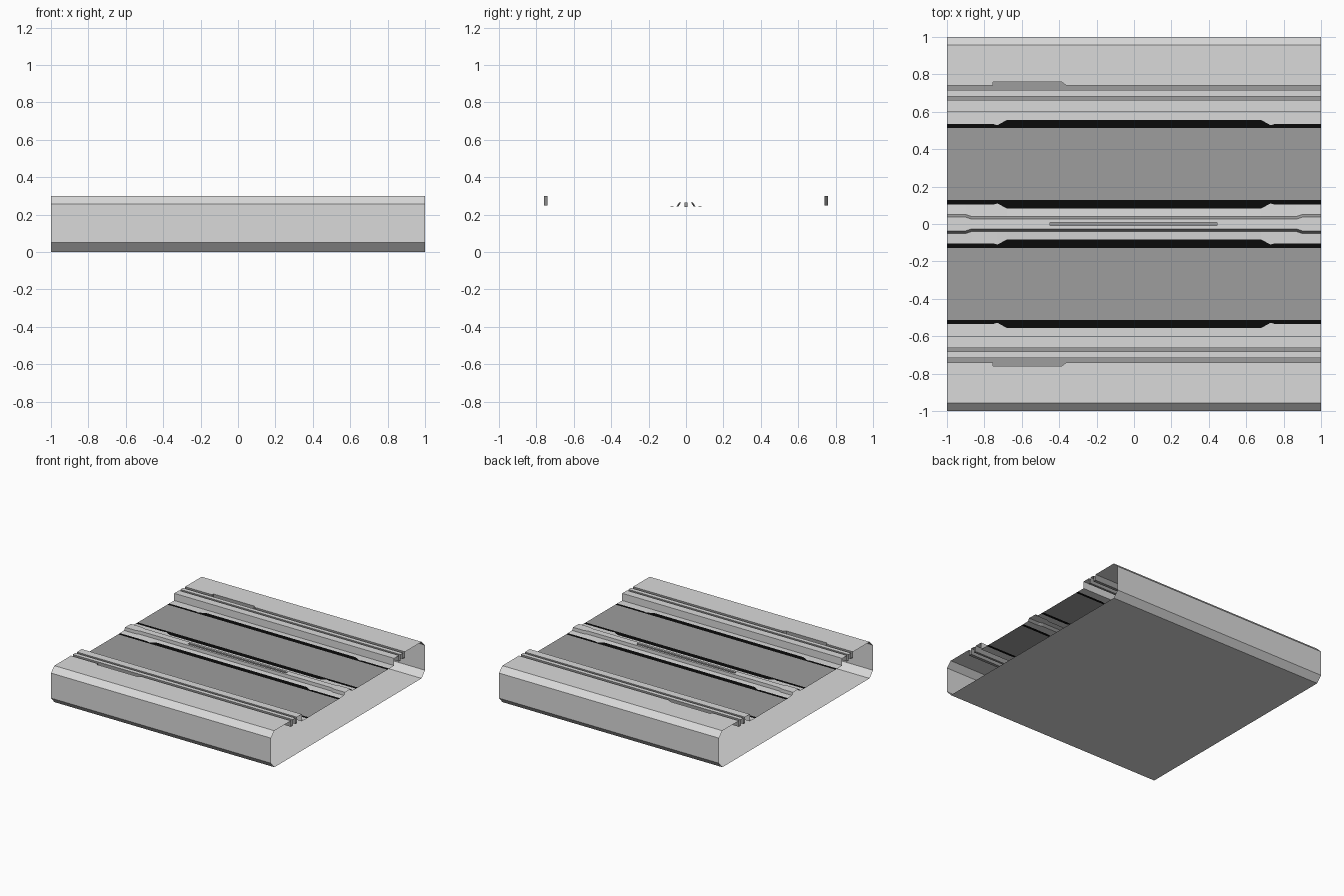
import bpy, bmesh

if "Cube" in bpy.data.objects:
    bpy.data.objects.remove(bpy.data.objects["Cube"])


def material(name, v):
    m = bpy.data.materials.new(name)
    m.diffuse_color = (v, v, v, 1)
    m.use_nodes = True
    m.node_tree.nodes["Principled BSDF"].inputs["Base Color"].default_value = m.diffuse_color
    return m


LIGHT = material("light grey", 0.70)
DARK = material("mid grey", 0.34)
BLACK = material("black", 0.003)
MATS = [LIGHT, DARK, BLACK]
TOP, FLOOR, LOW, RIDGE = 0.30, 0.25, 0.241, 0.264


def lerp_table(table, x):
    """Piecewise-linear value from (x, value) pairs."""
    for (x0, v0), (x1, v1) in zip(table, table[1:]):
        if x0 <= x <= x1:
            return v0 + (v1 - v0) * (x - x0) / (x1 - x0)
    return table[-1][1]


def loft(name, stations, mats):
    """Skin (x, [(y, z), ...]) stations along x, mirrored across y = 0."""
    bm = bmesh.new()
    rows = [[bm.verts.new((x, y, z)) for y, z in prof] for x, prof in stations]
    for a, b in zip(rows, rows[1:]):
        for i in range(len(a) - 1):
            f = bm.faces.new((a[i], a[i + 1], b[i + 1], b[i]))
            f.material_index = mats[i]
    bm.normal_update()
    flat = [f for f in bm.faces if f.calc_area() < 1e-8]
    bmesh.ops.delete(bm, geom=flat, context='FACES')
    bmesh.ops.remove_doubles(bm, verts=bm.verts[:], dist=1e-5)
    me = bpy.data.meshes.new(name)
    bm.to_mesh(me)
    bm.free()
    for m in MATS:
        me.materials.append(m)
    ob = bpy.data.objects.new(name, me)
    bpy.context.collection.objects.link(ob)
    mod = ob.modifiers.new("mirror", 'MIRROR')
    mod.use_axis = (False, True, False)
    return ob


# Outer casing: underside, chamfered sides, top border (open at both ends)
def casing(w):
    return [(0, 0), (0.955, 0), (1, 0.05), (1, 0.256), (0.956, TOP), (w, TOP)]


# Long grooves beside the border; the outer one has a wider notch
def grooves(w):
    return [(w, TOP), (w, FLOOR), (0.716, FLOOR), (0.716, TOP),
            (0.682, TOP), (0.682, FLOOR), (0.663, FLOOR), (0.663, TOP)]


notch = [(-1, 0.741), (-0.755, 0.741), (-0.755, 0.758), (-0.385, 0.758),
         (-0.362, 0.741), (1, 0.741)]
loft("casing", [(x, casing(w)) for x, w in notch], [0] * 5)
loft("edge_grooves", [(x, grooves(w)) for x, w in notch],
     [1, 1, 1, 0, 1, 1, 1])

# Symmetric edge outlines: inset towards the ends of the piece
OUTER = [(0, 0.556), (0.68, 0.556), (0.73, 0.528), (0.755, 0.535), (1, 0.535)]
INNER = [(0, 0.083), (0.68, 0.083), (0.73, 0.110), (0.755, 0.103), (1, 0.103)]
CREST = [(0, 0.027), (0.87, 0.027), (0.90, 0.037), (1, 0.037)]


def xs(*tables):
    s = {round(k, 4) for t in tables for k, _ in t if k > 0}
    return sorted(s | {-k for k in s})


# Inner rail with its step down to the ledge
loft("rail", [(x, [(0.663, TOP), (0.60, TOP), (0.60, LOW),
                   (lerp_table(OUTER, abs(x)), LOW)]) for x in xs(OUTER)],
     [0, 0, 0])

# Black seams each side of the floor panels
loft("outer_seam", [(x, [(lerp_table(OUTER, abs(x)), LOW), (0.512, LOW)])
                    for x in xs(OUTER)], [2])
loft("inner_seam", [(x, [(0.128, LOW), (lerp_table(INNER, abs(x)), LOW)])
                    for x in xs(INNER)], [2])

# Floor panels
loft("floor_panel", [(x, [(0.512, LOW), (0.128, LOW)]) for x in (-1, 1)], [1])


# Centre ridge: ledge and sloped flanks that flare at the ends
def flank(x):
    c = lerp_table(CREST, abs(x))
    return [(lerp_table(INNER, abs(x)), LOW), (c + 0.014, LOW + 0.003),
            (c, RIDGE), (0.009, RIDGE)]


loft("centre_ridge", [(x, flank(x)) for x in xs(INNER, CREST)], [0, 1, 0])

# Slot along the top of the centre ridge
slot = [(-1, RIDGE), (-0.45, RIDGE), (-0.45, LOW), (0.445, LOW),
        (0.445, RIDGE), (1, RIDGE)]
ob = loft("centre_slot", [(x, [(0.009, RIDGE), (0.009, z), (0, z)])
                          for x, z in slot], [1, 1])
for p in ob.data.polygons:
    if min(ob.data.vertices[v].co.z for v in p.vertices) > RIDGE - 0.001:
        p.material_index = 0
